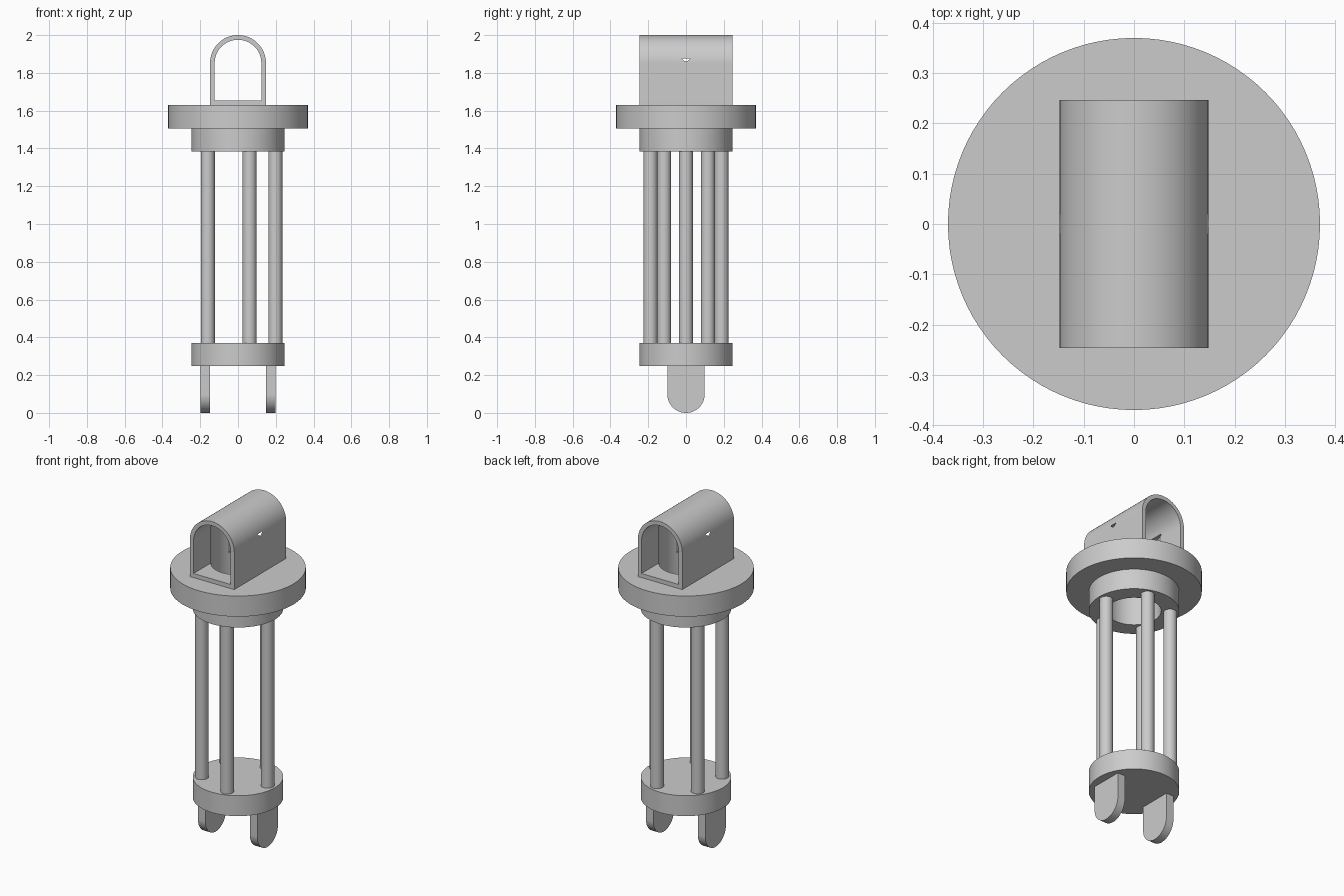
import bpy, bmesh, math
from mathutils import Vector

cube = bpy.data.objects.get("Cube")
if cube:
    bpy.data.objects.remove(cube, do_unlink=True)

grey = bpy.data.materials.new("plain grey")
grey.use_nodes = True
COLOUR = (0.6, 0.6, 0.6, 1)
grey.diffuse_color = COLOUR
grey.node_tree.nodes["Principled BSDF"].inputs["Base Color"].default_value = COLOUR

# Main levels and radii
FOOT_TOP, BASE_TOP = 0.247, 0.37
COLLAR, FLANGE, DECK = 1.383, 1.506, 1.63
BODY_R, FLANGE_R, BORE_R = 0.247, 0.37, 0.1479
ARCH_R, WALL, ARCH_Z = 0.1481, 0.0247, 1.852


def finish(name, bm):
    bmesh.ops.remove_doubles(bm, verts=bm.verts, dist=1e-5)
    bmesh.ops.recalc_face_normals(bm, faces=bm.faces)
    mesh = bpy.data.meshes.new(name)
    bm.to_mesh(mesh)
    bm.free()
    mesh.materials.append(grey)
    obj = bpy.data.objects.new(name, mesh)
    bpy.context.collection.objects.link(obj)
    return obj


def cylinder(name, radius, low, high, x=0, y=0, segments=96):
    bm = bmesh.new()
    bmesh.ops.create_cone(bm, cap_ends=True, segments=segments, radius1=radius,
                          radius2=radius, depth=high - low)
    bmesh.ops.translate(bm, verts=bm.verts, vec=(x, y, (low + high) / 2))
    return finish(name, bm)


def extrude(bm, faces, vec):
    new = bmesh.ops.extrude_face_region(bm, geom=faces)["geom"]
    verts = [v for v in new if isinstance(v, bmesh.types.BMVert)]
    bmesh.ops.translate(bm, verts=verts, vec=vec)


def arch(radius, centre, end, steps=48):
    """Half circle with straight legs running to the level 'end'."""
    side = 1 if centre > end else -1
    arc = [(radius * math.cos(math.pi * i / steps),
            centre + side * radius * math.sin(math.pi * i / steps))
           for i in range(steps + 1)]
    return [(radius, end)] + arc + [(-radius, end)]


# Round-ended feet, mirrored left and right
for side, name in ((1, "left_foot"), (-1, "right_foot")):
    bm = bmesh.new()
    outline = arch(0.0988, 0.0988, FOOT_TOP)
    face = bm.faces.new([bm.verts.new((side * 0.148, y, z)) for y, z in outline])
    extrude(bm, [face], (side * 0.0495, 0, 0))
    finish(name, bm)

# Base disc and five rods
cylinder("base_disc", BODY_R, FOOT_TOP, BASE_TOP)
for i in range(5):
    a = math.tau * i / 5
    cylinder(f"rod_{i + 1}", 0.037, BASE_TOP, COLLAR,
             0.1975 * math.cos(a), 0.1975 * math.sin(a), 40)

# Stepped head ring with an open bore, turned from a profile
bm = bmesh.new()
profile = [(BORE_R, COLLAR), (BODY_R, COLLAR), (BODY_R, FLANGE),
           (FLANGE_R, FLANGE), (FLANGE_R, DECK), (BORE_R, DECK)]
verts = [bm.verts.new((r, 0, z)) for r, z in profile]
edges = [bm.edges.new((verts[i - 1], verts[i])) for i in range(len(verts))]
bmesh.ops.spin(bm, geom=verts + edges, cent=(0, 0, 0), axis=(0, 0, 1),
               angle=math.tau, steps=96)
finish("stepped_head", bm)

# Arched tunnel housing
bm = bmesh.new()
outer = [bm.verts.new((x, -BODY_R, z)) for x, z in arch(ARCH_R, ARCH_Z, DECK)]
inner = [bm.verts.new((x, -BODY_R, z))
         for x, z in arch(ARCH_R - WALL, ARCH_Z, DECK + WALL)]
ring = [bm.faces.new((outer[i - 1], outer[i], inner[i], inner[i - 1]))
        for i in range(len(outer))]
extrude(bm, ring, (0, 2 * BODY_R, 0))
housing = finish("arched_housing", bm)

# Bore continuing up through the housing floor and into its walls
cutter = cylinder("bore_cutter", BORE_R, FLANGE, 1.877)
cutter.hide_render = True
cut = housing.modifiers.new("bore", "BOOLEAN")
cut.operation = "DIFFERENCE"
cut.solver = "EXACT"
cut.object = cutter
bpy.context.view_layer.objects.active = housing
bpy.ops.object.modifier_apply(modifier=cut.name)
bpy.data.objects.remove(cutter, do_unlink=True)

# Smooth the round surfaces, keep edges crisp
for obj in bpy.context.collection.objects:
    obj.select_set(obj.type == "MESH")
bpy.ops.object.shade_smooth_by_angle(angle=math.radians(30))
